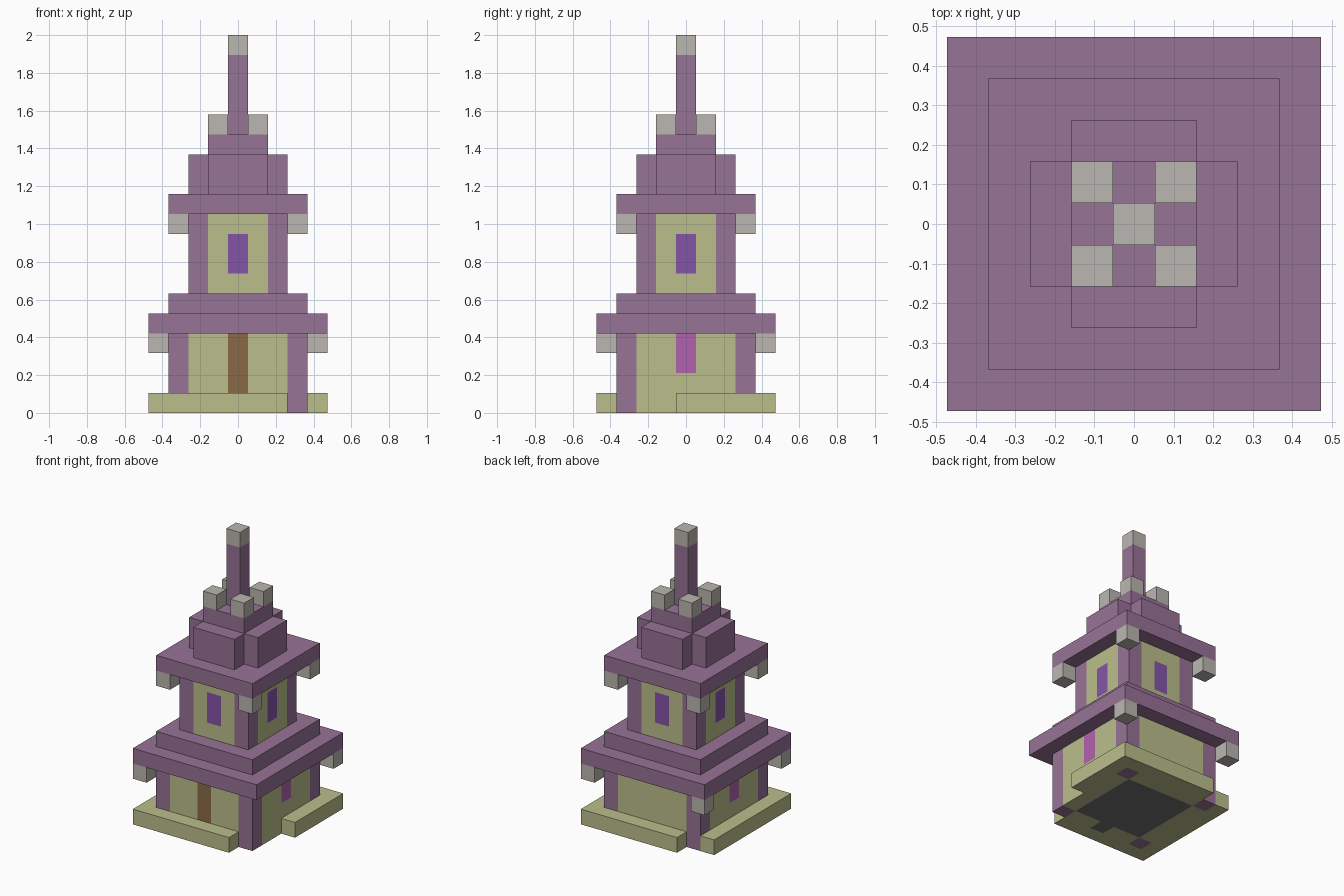
import bpy
import bmesh
from mathutils import Vector

U = 2 / 19  # one block

if "Cube" in bpy.data.objects:
    bpy.data.objects.remove(bpy.data.objects["Cube"], do_unlink=True)


def material(name, hex_code):
    channels = [int(hex_code[i:i + 2], 16) / 255 for i in (0, 2, 4)]
    colour = [c / 12.92 if c < 0.04045 else ((c + 0.055) / 1.055) ** 2.4 for c in channels] + [1]
    mat = bpy.data.materials.new(name)
    mat.use_nodes = True
    mat.diffuse_color = colour
    mat.node_tree.nodes["Principled BSDF"].inputs["Base Color"].default_value = colour
    return mat


PURPLE = material("purple timber", "977396")
PLASTER = material("pale olive plaster", "BBBE8B")
GREY = material("light grey stone", "BBB7B1")
BROWN = material("brown door", "8A6A45")
VIOLET = material("violet glass", "8555A9")
PINK = material("pink cloth", "B162AF")
FLOOR = material("dark grey floor", "707070")


def box_mesh(low, high):
    """Box between two corners, in block units."""
    bm = bmesh.new()
    bmesh.ops.create_cube(bm, size=1)
    low, high = Vector(low), Vector(high)
    for v in bm.verts:
        v.co = (low + high) / 2 + v.co * (high - low)
    return bm


def finish(bm, name, mats):
    bmesh.ops.scale(bm, vec=(U, U, U), verts=bm.verts)
    mesh = bpy.data.meshes.new(name)
    bm.to_mesh(mesh)
    bm.free()
    for mat in mats:
        mesh.materials.append(mat)
    obj = bpy.data.objects.new(name, mesh)
    bpy.context.collection.objects.link(obj)
    return obj


def box(name, mat, x, y, z):
    finish(box_mesh((x[0], y[0], z[0]), (x[1], y[1], z[1])), name, [mat])


def slab(name, mat, half, bottom, top):
    box(name, mat, (-half, half), (-half, half), (bottom, top))


def storey(name, half, bottom, top, rule):
    """Block cut into unit squares, each coloured by the rule."""
    bm = box_mesh((-half, -half, bottom), (half, half, top))
    cuts = [(axis, -half + i) for axis in (0, 1) for i in range(1, int(2 * half))]
    cuts += [(2, z) for z in range(bottom + 1, top)]
    for axis, at in cuts:
        point, normal = Vector(), Vector()
        point[axis], normal[axis] = at, 1
        bmesh.ops.bisect_plane(bm, geom=bm.verts[:] + bm.edges[:] + bm.faces[:],
                               plane_co=point, plane_no=normal)
    mats = [PURPLE, PLASTER, BROWN, VIOLET, PINK, FLOOR]
    bm.normal_update()
    for f in bm.faces:
        f.material_index = mats.index(rule(f.calc_center_median(), f.normal))
    finish(bm, name, mats)


def corner_blocks(name, at, bottom, skip=()):
    for sx, side in ((-1, "right"), (1, "left")):
        for sy, end in ((-1, "front"), (1, "back")):
            if (sx, sy) not in skip:
                x, y = sx * at, sy * at
                box(f"{name}_{end}_{side}", GREY, (x - .5, x + .5), (y - .5, y + .5),
                    (bottom, bottom + 1))


def is_post(c, half):
    return min(abs(c.x), abs(c.y)) > half - 1


def ground_rule(c, n):
    if is_post(c, 3.5):
        return PURPLE
    if n.z < -.5:
        inside = max(abs(c.x), abs(c.y)) < 2.5
        threshold = abs(c.x) < .5 and c.y < 0
        return FLOOR if inside or threshold else PLASTER
    if n.y < -.5 and abs(c.x) < .5 and c.z > 1:
        return BROWN
    if abs(n.x) > .5 and abs(c.y) < .5 and c.z > 2:
        return PINK
    return PLASTER


def upper_rule(c, n):
    if is_post(c, 2.5):
        return PURPLE
    window = min(abs(c.x), abs(c.y)) < .5 and 7 < c.z < 9 and abs(n.z) < .5
    return VIOLET if window else PLASTER


# Stepped plinth around the base, open at two corners
box("plinth_front", PLASTER, (-4.5, 2.5), (-4.5, -3.5), (0, 1))
box("plinth_back", PLASTER, (-2.5, 4.5), (3.5, 4.5), (0, 1))
box("plinth_left", PLASTER, (3.5, 4.5), (-.5, 3.5), (0, 1))
box("plinth_right", PLASTER, (-4.5, -3.5), (-3.5, 3.5), (0, 1))

# Ground storey and its roof
storey("ground_storey", 3.5, 0, 4, ground_rule)
corner_blocks("lower_eave_block", 4, 3, skip=[(1, -1)])
slab("lower_eave", PURPLE, 4.5, 4, 5)
slab("lower_roof_step", PURPLE, 3.5, 5, 6)

# Upper storey and its roof
storey("upper_storey", 2.5, 6, 10, upper_rule)
corner_blocks("upper_eave_block", 3, 9)
slab("upper_eave", PURPLE, 3.5, 10, 11)

# Cross-shaped roof crown
slab("crown_core", PURPLE, 1.5, 11, 14)
for sign, side, end in ((-1, "right", "front"), (1, "left", "back")):
    span = sorted((sign * 1.5, sign * 2.5))
    box(f"crown_arm_{side}", PURPLE, span, (-1.5, 1.5), (11, 13))
    box(f"crown_arm_{end}", PURPLE, (-1.5, 1.5), span, (11, 13))
corner_blocks("crown_block", 1, 14)

# Spire
slab("spire", PURPLE, .5, 14, 18)
slab("spire_tip", GREY, .5, 18, 19)
